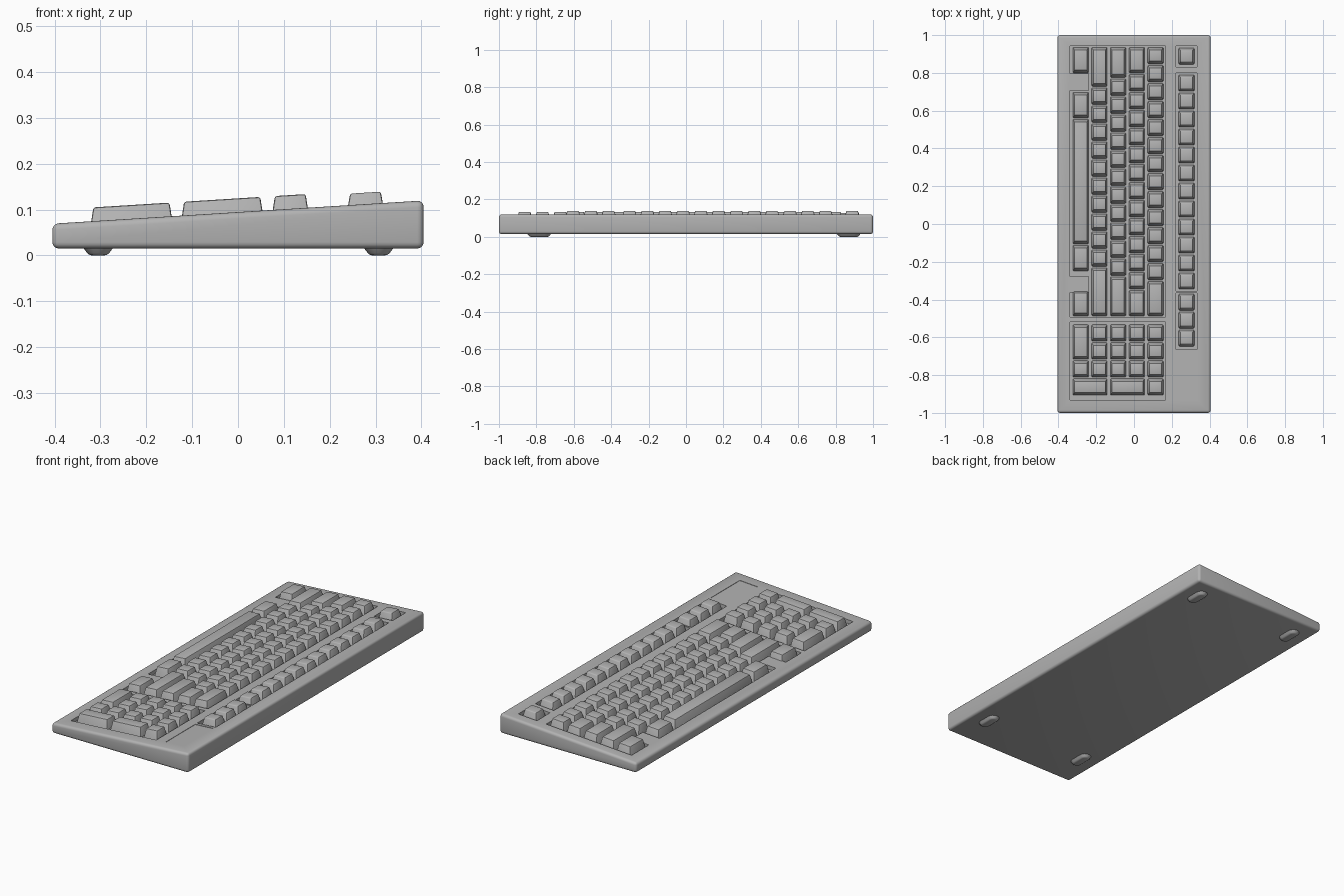
import bpy, bmesh, math

cube = bpy.data.objects.get("Cube")
if cube:
    bpy.data.objects.remove(cube, do_unlink=True)

grey = bpy.data.materials.new("plain_grey")
grey.use_nodes = True
grey.diffuse_color = (0.45, 0.45, 0.45, 1)
grey.node_tree.nodes["Principled BSDF"].inputs["Base Color"].default_value = (0.45, 0.45, 0.45, 1)

UNIT = 0.0953      # key pitch along a row
ROW = 0.099        # distance between rows
FIRST_ROW = -0.282
FUNCTION_ROW = 0.278
WELL = 0.02        # depth of the key wells


def surface(x):
    """Height of the sloping top face."""
    return 0.0945 + 0.0625 * x


def make_object(name, bm, smooth=True):
    bmesh.ops.recalc_face_normals(bm, faces=bm.faces)
    mesh = bpy.data.meshes.new(name)
    bm.to_mesh(mesh)
    bm.free()
    mesh.materials.append(grey)
    obj = bpy.data.objects.new(name, mesh)
    bpy.context.collection.objects.link(obj)
    if smooth:
        shade(obj)
    return obj


def shade(obj):
    bpy.ops.object.select_all(action='DESELECT')
    obj.select_set(True)
    bpy.context.view_layer.objects.active = obj
    bpy.ops.object.shade_smooth_by_angle(angle=math.radians(35))


def loft(bm, lower, upper):
    """Closed solid between two matching outlines."""
    a = [bm.verts.new(p) for p in lower]
    b = [bm.verts.new(p) for p in upper]
    n = len(a)
    faces = [bm.faces.new(a[::-1]), bm.faces.new(b)]
    for i in range(n):
        j = (i + 1) % n
        faces.append(bm.faces.new((a[i], a[j], b[j], b[i])))
    return faces, b


def rect(x0, x1, y0, y1):
    return [(x0, y0), (x1, y0), (x1, y1), (x0, y1)]


def on_slope(outline, height):
    return [(x, y, surface(x) + height) for x, y in outline]


# Wedge-shaped case with rounded edges
bm = bmesh.new()
base = rect(-0.405, 0.405, -1, 1)
loft(bm, [(x, y, 0.015) for x, y in base], on_slope(base, 0))
bmesh.ops.bevel(bm, geom=bm.edges[:], offset=0.014, segments=4, profile=0.5, affect='EDGES')
case = make_object("case", bm, False)


def cut_well(outline, depth):
    bm = bmesh.new()
    loft(bm, on_slope(outline, -depth), on_slope(outline, 0.03))
    cutter = make_object("well_cutter", bm, False)
    cutter.hide_render = True
    mod = case.modifiers.new("well", 'BOOLEAN')
    mod.operation = 'DIFFERENCE'
    mod.solver = 'EXACT'
    mod.object = cutter
    bpy.context.view_layer.objects.active = case
    bpy.ops.object.modifier_apply(modifier=mod.name)
    bpy.data.objects.remove(cutter, do_unlink=True)


# Main well, notched where the first row has gaps
LEFT, RIGHT, STEP = -0.338, 0.168, -0.238
cut_well([(LEFT, -0.493), (RIGHT, -0.493), (RIGHT, 0.943), (LEFT, 0.943),
          (LEFT, 0.798), (STEP, 0.798), (STEP, 0.706), (LEFT, 0.706),
          (LEFT, -0.278), (STEP, -0.278), (STEP, -0.362), (LEFT, -0.362)], WELL)
cut_well(rect(LEFT, RIGHT, -0.931, -0.519), WELL)
for y0, y1 in [(0.832, 0.943), (-0.354, 0.800), (-0.664, -0.364)]:
    cut_well(rect(0.223, 0.333, y0, y1), WELL)
# Shallow indicator panel
cut_well(rect(0.223, 0.333, -0.931, -0.68), 0.002)
shade(case)


def add_key(bm, x, y, rows, units, height):
    """Tapered keycap; x is the centre, y the upper end of its cell."""
    half = rows * ROW / 2
    y0 = y - units * UNIT

    def cap(dx, dy):
        return rect(x - half + dx, x + half - dx, y0 + dy, y - dy)

    faces, top = loft(bm, on_slope(cap(0.008, 0.004), -WELL - 0.001),
                      on_slope(cap(0.016, 0.017), height))
    edges = {e for v in top for e in v.link_edges}
    bmesh.ops.bevel(bm, geom=list(edges), offset=0.005, segments=2, profile=0.5, affect='EDGES')


def add_row(bm, x, y, sizes, height=0.03):
    """Run of keys; a negative size leaves a gap."""
    for s in sizes:
        if s > 0:
            add_key(bm, x, y, 1, s, height)
        y -= abs(s) * UNIT


# Main keys, nearest row first
main_rows = [
    [1.5, -1, 1.5, 7, 1.5, -1, 1.5],
    [2.25] + [1] * 10 + [2.75],
    [1.75] + [1] * 11 + [2.25],
    [1.5] + [1] * 12 + [1.5],
    [1] * 13 + [2],
]
bm = bmesh.new()
for i, sizes in enumerate(main_rows):
    add_row(bm, FIRST_ROW + i * ROW, 0.939, sizes)
make_object("main_keys", bm)

# Number pad
bm = bmesh.new()
PAD = -0.529
for i in range(5):
    add_row(bm, FIRST_ROW + i * ROW, PAD, [2, 1] if i == 0 else [1, 1, 1])
for row, span in [(0.5, 2), (2.5, 2), (4, 1)]:
    add_key(bm, FIRST_ROW + row * ROW, PAD - 3 * UNIT, span, 1, 0.03)
make_object("number_pad_keys", bm)

# Function row
bm = bmesh.new()
for start, count in [(0.936, 1), (0.794, 12), (-0.366, 3)]:
    add_row(bm, FUNCTION_ROW, start, [1] * count, 0.025)
make_object("function_keys", bm)


# Feet: tapered pill shapes
def pill(x, y, radius, z):
    points = []
    for i in range(18):
        end = 1 if i < 9 else -1
        a = math.pi * (i if i < 9 else i - 1) / 8
        points.append((x + radius * math.cos(a), y + end * 0.031 + radius * math.sin(a), z))
    return points


for side, x in [("right", -0.305), ("left", 0.307)]:
    for end, y in [("front", -0.785), ("back", 0.87)]:
        bm = bmesh.new()
        faces, top = loft(bm, pill(x, y, 0.02, 0), pill(x, y, 0.033, 0.017))
        rim = [e for e in bm.edges if all(v.co.z < 0.001 for v in e.verts)]
        bmesh.ops.bevel(bm, geom=rim, offset=0.006, segments=2, profile=0.5, affect='EDGES')
        make_object(f"{end}_{side}_foot", bm)
